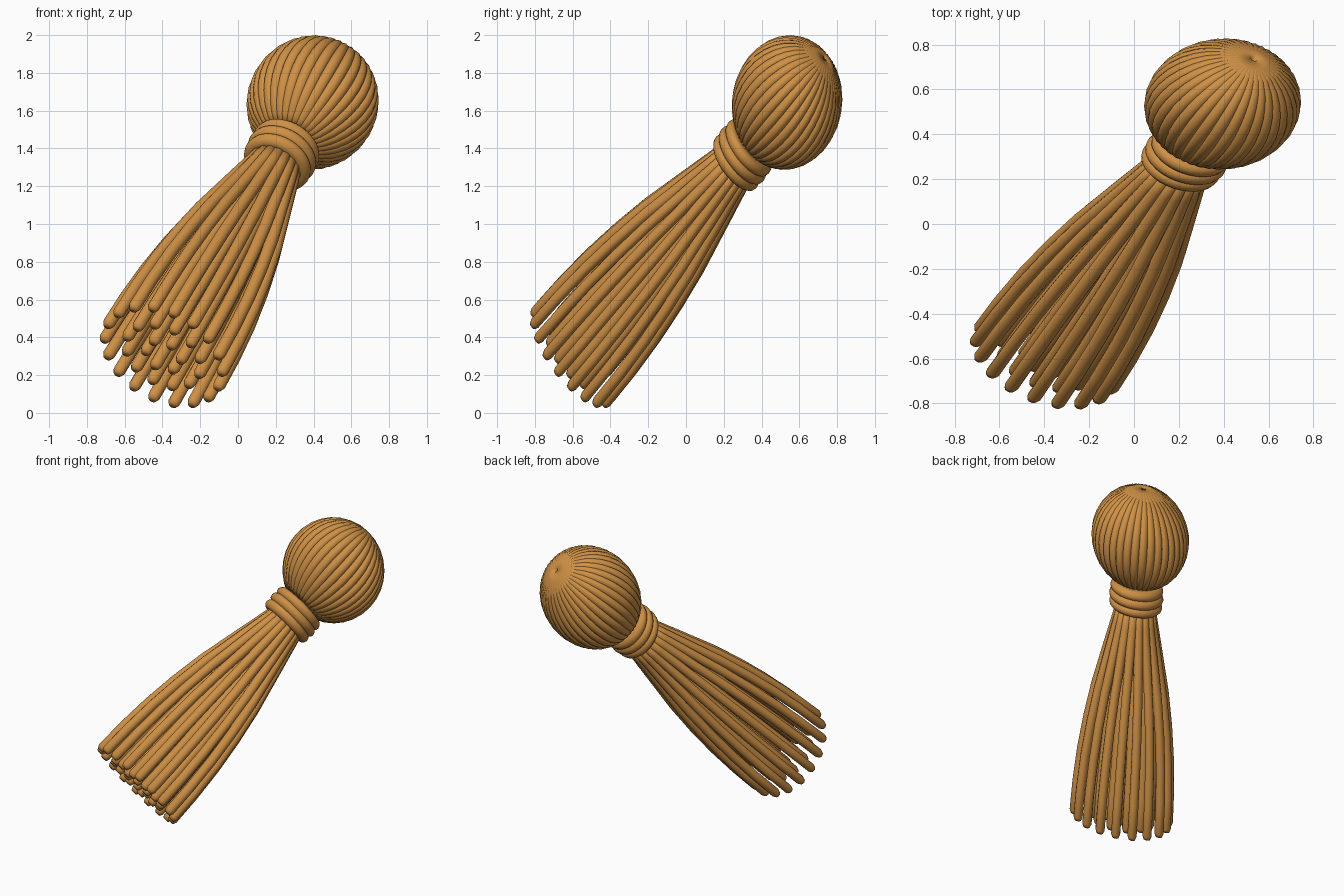
import bpy, bmesh
from math import sin, cos, pi, radians
from mathutils import Vector, Matrix

if "Cube" in bpy.data.objects:
    bpy.data.objects.remove(bpy.data.objects["Cube"])

# Tassel frame: local z runs from the cord ends up to the head centre, slightly flattened in y
SQUASH = 0.82
HEAD = Vector((0.395, 0.535, 1.643))
END = Vector((-0.40, -0.61, 0.295))
d = HEAD - END
d.y /= SQUASH
LENGTH = d.length
FRAME = (Matrix.Translation(HEAD) @ Matrix.Diagonal((1, SQUASH, 1, 1))
         @ d.to_track_quat('Z', 'Y').to_matrix().to_4x4())

mat = bpy.data.materials.new("golden_cord")
mat.diffuse_color = (0.62, 0.28, 0.06, 1)
mat.use_nodes = True
mat.node_tree.nodes["Principled BSDF"].inputs["Base Color"].default_value = mat.diffuse_color


def finish(ob, name):
    ob.name = name
    ob.data.transform(FRAME)
    ob.data.materials.append(mat)
    for p in ob.data.polygons:
        p.use_smooth = True


def mesh_object(bm, name):
    bmesh.ops.recalc_face_normals(bm, faces=bm.faces)
    me = bpy.data.meshes.new(name)
    bm.to_mesh(me)
    bm.free()
    ob = bpy.data.objects.new(name, me)
    bpy.context.collection.objects.link(ob)
    finish(ob, name)


def tube(bm, path, phi, sides=10):
    """Sweep a round cord along (radius, z, cord radius) points in the plane at angle phi."""
    side = Vector((-sin(phi), cos(phi), 0))
    pts = [Vector((r * cos(phi), r * sin(phi), z)) for r, z, _ in path]
    rings = []
    for i, p in enumerate(pts):
        t = (pts[min(i + 1, len(pts) - 1)] - pts[max(i - 1, 0)]).normalized()
        n = t.cross(side)
        rings.append([bm.verts.new(p + path[i][2] * (cos(a) * n + sin(a) * side))
                      for a in (2 * pi * k / sides for k in range(sides))])
    for a, b in zip(rings, rings[1:]):
        for k in range(sides):
            j = (k + 1) % sides
            bm.faces.new((a[k], a[j], b[j], b[k]))
    bm.faces.new(rings[0])
    bm.faces.new(rings[-1])


# Head: cords running from the crown down to the neck
bm = bmesh.new()
CORD = 0.032
for i in range(36):
    path = []
    for k in range(15):
        th = radians(2 + 156 * k / 14)
        path.append((0.315 * sin(th), 0.338 * cos(th), CORD))
    tube(bm, path, 2 * pi * i / 36)
mesh_object(bm, "head_cords")

# Neck: three wound rings around a solid core
for i, (z, rad) in enumerate(((-0.372, 0.150), (-0.432, 0.155), (-0.492, 0.150))):
    bpy.ops.mesh.primitive_torus_add(major_radius=rad, minor_radius=0.038,
                                     major_segments=40, minor_segments=12, location=(0, 0, 0))
    ob = bpy.context.object
    ob.data.transform(Matrix.Translation((0, 0, z)))
    finish(ob, f"neck_ring_{i + 1}")
bm = bmesh.new()
bmesh.ops.create_cone(bm, cap_ends=True, segments=24, radius1=0.125, radius2=0.14, depth=0.22,
                      matrix=Matrix.Translation((0, 0, -0.42)))
mesh_object(bm, "neck_core")

# Skirt: concentric circles of hanging cords that flare out, then straighten
FLARE = ((0, 0.100), (0.1, 0.135), (0.21, 0.175), (0.40, 0.243), (0.55, 0.283),
         (0.70, 0.312), (0.85, 0.329), (0.985, 0.335), (1.0, 0.335))
TOP = -0.46
bm = bmesh.new()
for count, spread, offset in ((18, 1.0, 0), (12, 0.64, 0.12), (6, 0.3, 0.3)):
    for i in range(count):
        path = [(r * spread, TOP - (LENGTH + TOP) * t, 0.033) for t, r in FLARE]
        path[-1] = (path[-1][0], path[-1][1], 0.023)
        tube(bm, path, 2 * pi * i / count + offset)
mesh_object(bm, "skirt_cords")
